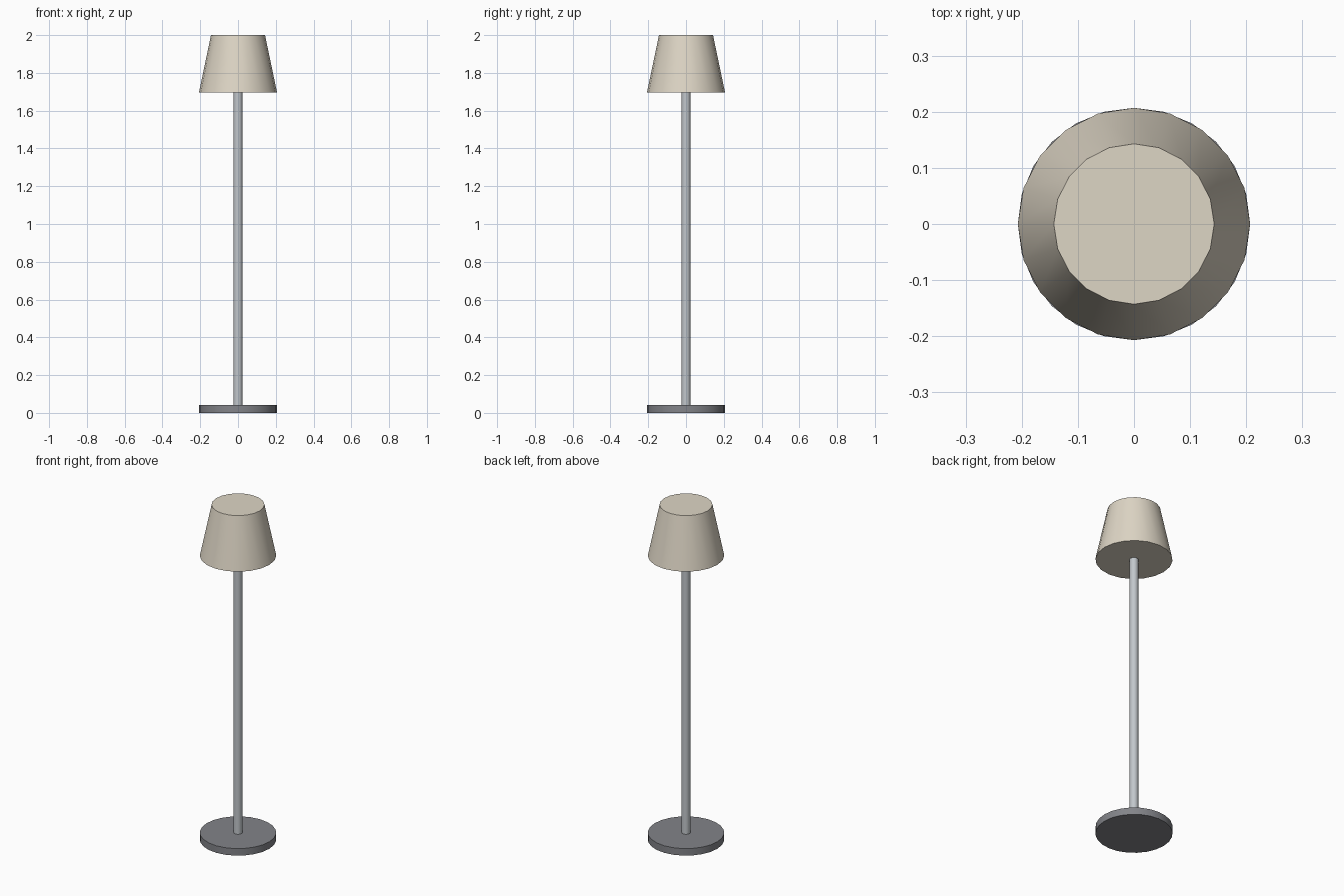
import bpy, math

if "Cube" in bpy.data.objects:
    bpy.data.objects.remove(bpy.data.objects["Cube"])


def material(name, rgb):
    m = bpy.data.materials.new(name)
    m.diffuse_color = (*rgb, 1)
    m.use_nodes = True
    m.node_tree.nodes["Principled BSDF"].inputs["Base Color"].default_value = m.diffuse_color
    return m


def round_part(name, sides, r_bottom, r_top, z0, z1, mat):
    """Capped upright cone or cylinder, a vertex on the +x axis, smooth sides."""
    bpy.ops.mesh.primitive_cone_add(vertices=sides, radius1=r_bottom, radius2=r_top,
                                    depth=z1 - z0, location=(0, 0, (z0 + z1) / 2))
    ob = bpy.context.object
    ob.name = name
    ob.data.materials.append(mat)
    bpy.ops.object.shade_smooth_by_angle(angle=math.radians(40))
    return ob


cream = material("cream_fabric", (0.73, 0.67, 0.56))
steel = material("light_steel", (0.54, 0.57, 0.60))
grey = material("dark_grey_metal", (0.225, 0.23, 0.25))

# Heavy disc foot
round_part("base", 24, 0.207, 0.207, 0.0, 0.042, grey)
# Slim pole, running slightly into base and shade
round_part("pole", 12, 0.024, 0.024, 0.03, 1.72, steel)
# Tapered closed shade
round_part("shade", 20, 0.207, 0.143, 1.695, 2.0, cream)
